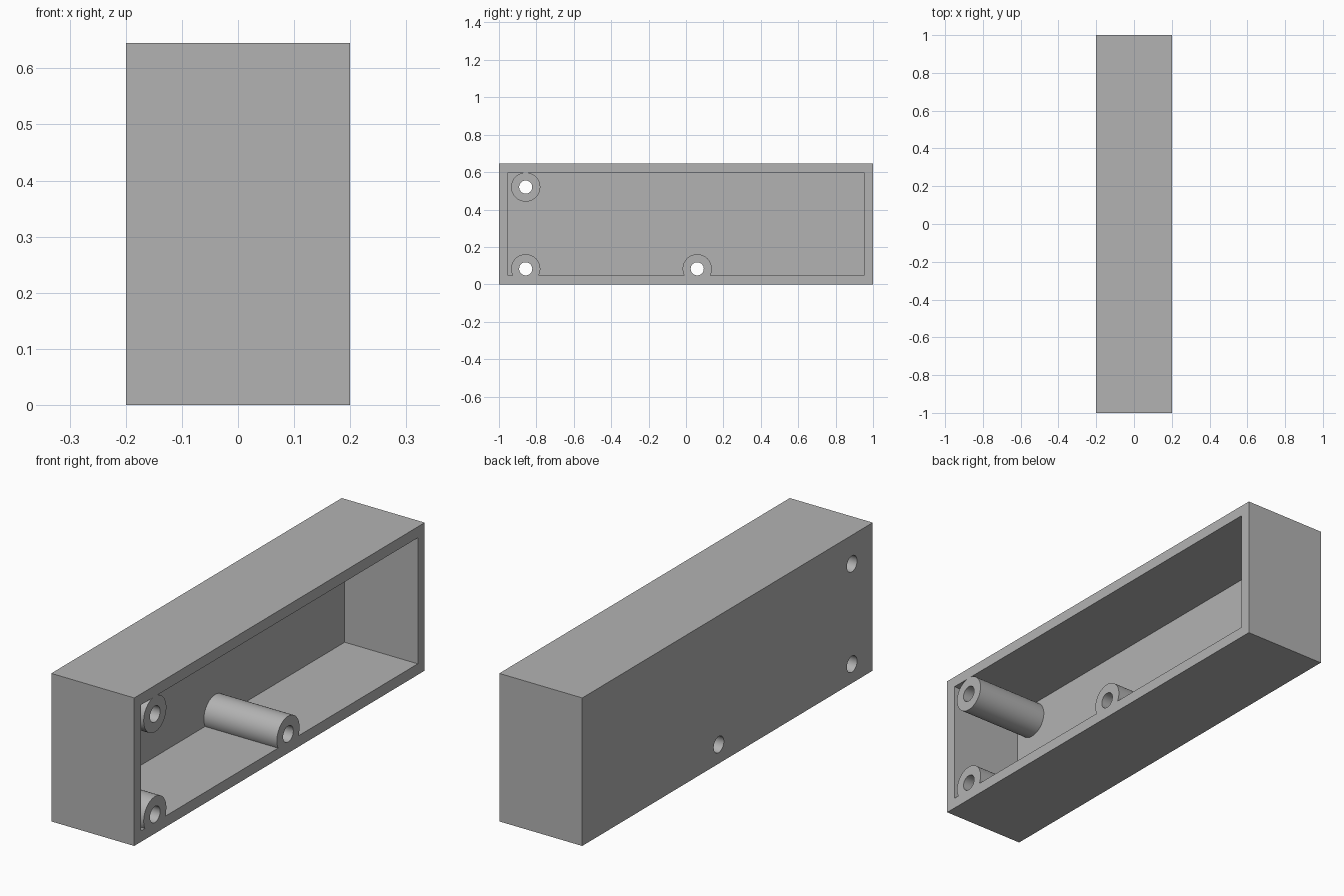
import bpy
import math

if "Cube" in bpy.data.objects:
    bpy.data.objects.remove(bpy.data.objects["Cube"], do_unlink=True)

WIDTH, LENGTH, HEIGHT = 0.4, 2.0, 0.645
WALL = 0.048
OPEN_END = 0.4          # cutters run past the open side
BOSS_RADIUS, HOLE_RADIUS = 0.078, 0.035
BOSSES = [(-0.857, 0.52), (-0.857, 0.083), (0.06, 0.083)]

grey = bpy.data.materials.new("plain grey")
grey.use_nodes = True
colour = (0.45, 0.45, 0.45, 1)
grey.diffuse_color = colour
grey.node_tree.nodes["Principled BSDF"].inputs["Base Color"].default_value = colour


def box(name, x0, x1, y0, y1, z0, z1):
    bpy.ops.mesh.primitive_cube_add(
        size=1, location=((x0 + x1) / 2, (y0 + y1) / 2, (z0 + z1) / 2))
    obj = bpy.context.object
    obj.name = name
    obj.scale = (x1 - x0, y1 - y0, z1 - z0)
    bpy.ops.object.transform_apply(location=True, rotation=True, scale=True)
    obj.data.materials.append(grey)
    return obj


def rod(name, radius, y, z):
    bpy.ops.mesh.primitive_cylinder_add(
        vertices=64, radius=radius, depth=1.2, location=(0, y, z),
        rotation=(0, math.pi / 2, 0))
    obj = bpy.context.object
    obj.name = name
    bpy.ops.object.transform_apply(location=True, rotation=True, scale=True)
    obj.data.materials.append(grey)
    return obj


def cut(target, cutter):
    cutter.hide_render = True
    mod = target.modifiers.new("cut", "BOOLEAN")
    mod.operation = "DIFFERENCE"
    mod.solver = "EXACT"
    mod.object = cutter
    bpy.context.view_layer.objects.active = target
    bpy.ops.object.modifier_apply(modifier=mod.name)
    bpy.data.objects.remove(cutter, do_unlink=True)


# Solid case and the hollow inside it
case = box("case", -WIDTH / 2, WIDTH / 2, -LENGTH / 2, LENGTH / 2, 0, HEIGHT)
cavity = box("cavity_cutter", -WIDTH / 2 + WALL, OPEN_END,
             -LENGTH / 2 + WALL, LENGTH / 2 - WALL, WALL, HEIGHT - WALL)

# Screw posts are left standing in the hollow, flush with the rim
for y, z in BOSSES:
    cut(cavity, rod("post_cutter", BOSS_RADIUS, y, z))
cut(case, cavity)

# Screw holes through posts and back wall
for y, z in BOSSES:
    cut(case, rod("hole_cutter", HOLE_RADIUS, y, z))

# Round posts and holes shade smoothly, edges stay sharp
bpy.ops.object.select_all(action="DESELECT")
case.select_set(True)
bpy.context.view_layer.objects.active = case
bpy.ops.object.shade_smooth_by_angle(angle=math.radians(30))
